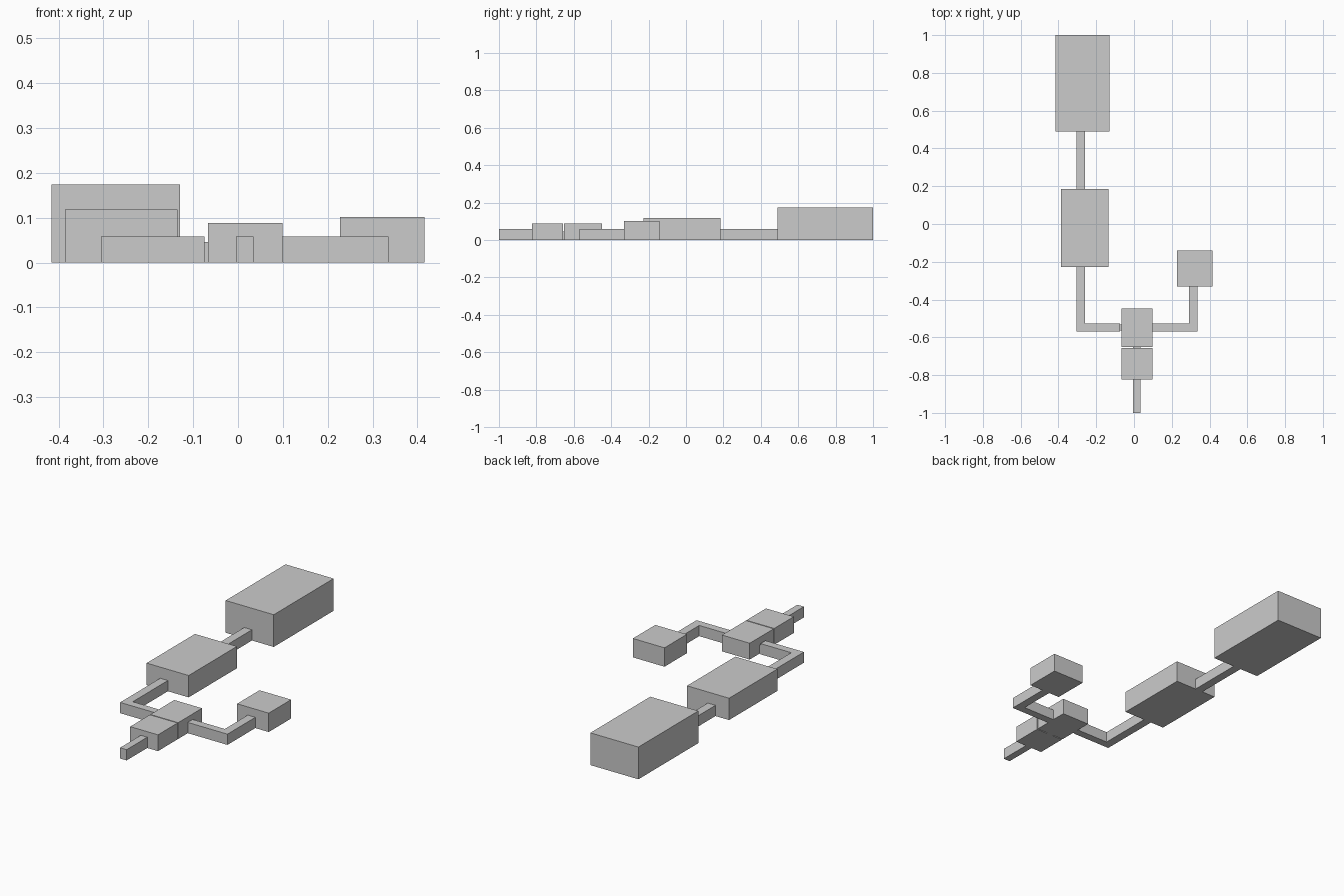
import bpy, bmesh

if "Cube" in bpy.data.objects:
    bpy.data.objects.remove(bpy.data.objects["Cube"])


def prism(name, outline, height):
    """Extrude a floor-plan outline (counter-clockwise) up from the ground."""
    bm = bmesh.new()
    low = [bm.verts.new((x, y, 0)) for x, y in outline]
    high = [bm.verts.new((x, y, height)) for x, y in outline]
    bm.faces.new(low[::-1])
    bm.faces.new(high)
    n = len(outline)
    for i in range(n):
        j = (i + 1) % n
        bm.faces.new((low[i], low[j], high[j], high[i]))
    mesh = bpy.data.meshes.new(name)
    bm.to_mesh(mesh)
    bm.free()
    obj = bpy.data.objects.new(name, mesh)
    bpy.context.collection.objects.link(obj)
    return obj


def block(name, x0, x1, y0, y1, height):
    return prism(name, [(x0, y0), (x1, y0), (x1, y1), (x0, y1)], height)


CORRIDOR_H = 0.058
DOOR_H = 0.046

# Rooms
block("entry_room", -0.067, 0.099, -0.824, -0.657, 0.088)
block("junction_room", -0.067, 0.099, -0.652, -0.448, 0.088)
block("side_room", 0.227, 0.416, -0.332, -0.141, 0.102)
block("middle_room", -0.386, -0.135, -0.228, 0.184, 0.118)
block("great_room", -0.416, -0.129, 0.489, 1.0, 0.174)

# Straight corridors
block("entry_corridor", -0.004, 0.035, -1.0, -0.824, CORRIDOR_H)
block("north_corridor", -0.305, -0.259, 0.184, 0.489, CORRIDOR_H)

# Corner corridors
prism("left_corner_corridor",
      [(-0.305, -0.57), (-0.075, -0.57), (-0.075, -0.528),
       (-0.259, -0.528), (-0.259, -0.228), (-0.305, -0.228)], CORRIDOR_H)
prism("right_corner_corridor",
      [(0.099, -0.57), (0.336, -0.57), (0.336, -0.332),
       (0.291, -0.332), (0.291, -0.528), (0.099, -0.528)], CORRIDOR_H)

# Thin doorways between the rooms and corridors
block("left_doorway", -0.075, -0.067, -0.565, -0.533, DOOR_H)
block("entry_doorway", -0.004, 0.035, -0.657, -0.652, DOOR_H)
